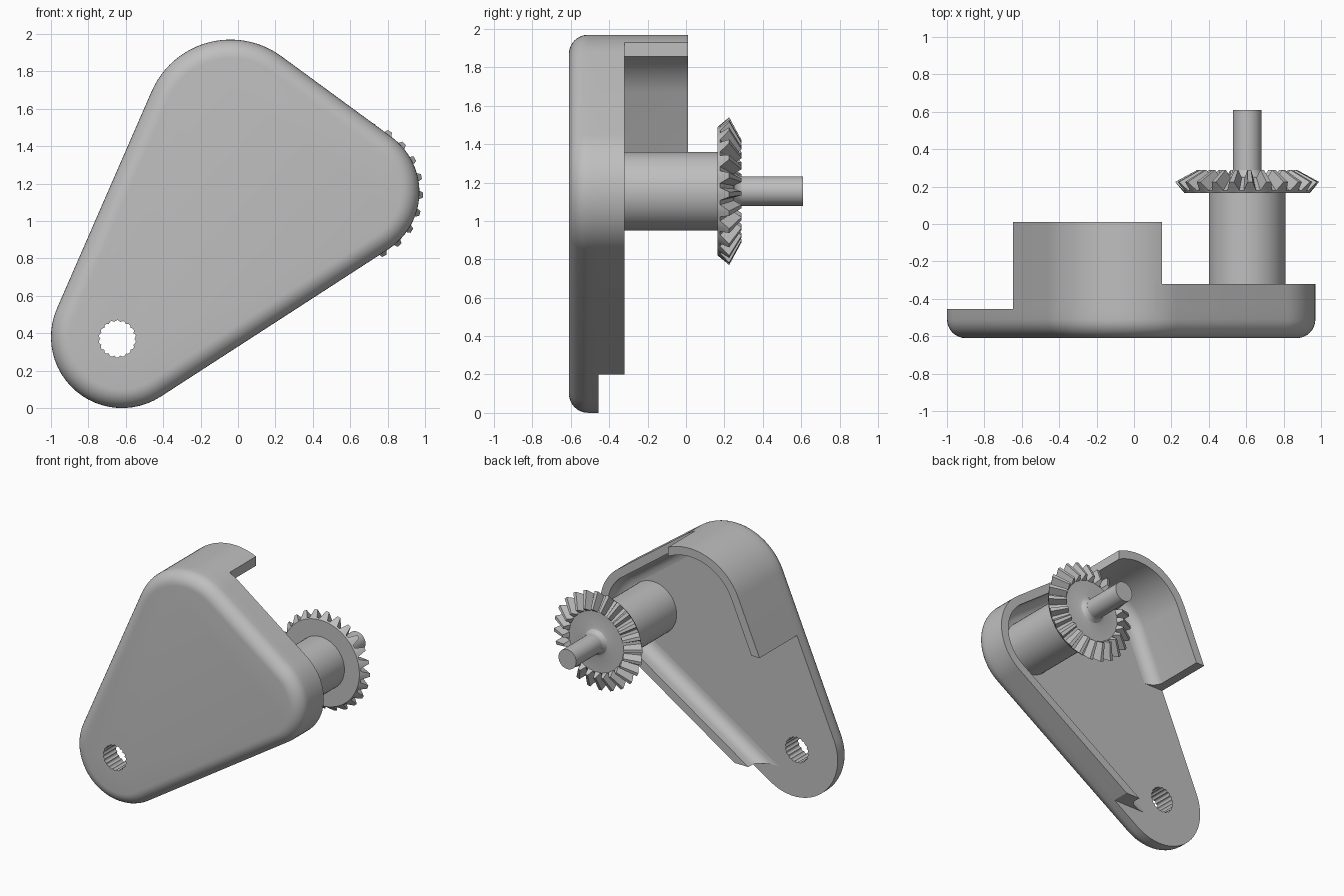
import bpy, bmesh, math
from math import sin, cos, pi, radians
from mathutils import Vector

cube = bpy.data.objects.get("Cube")
if cube:
    bpy.data.objects.remove(cube, do_unlink=True)

grey = bpy.data.materials.new("plain grey")
grey.use_nodes = True
colour = (0.52, 0.52, 0.52, 1)
grey.diffuse_color = colour
grey.node_tree.nodes["Principled BSDF"].inputs["Base Color"].default_value = colour


def loft(name, rings, cuts=()):
    """Skin closed rings of points, cap the ends, trim by planes (point, normal)."""
    bm = bmesh.new()
    rows = [[bm.verts.new(p) for p in ring] for ring in rings]
    n = len(rows[0])
    for a, b in zip(rows, rows[1:]):
        for i in range(n):
            j = (i + 1) % n
            bm.faces.new((a[i], a[j], b[j], b[i]))
    bm.faces.new(rows[0])
    bm.faces.new(rows[-1])
    for co, no in cuts:
        geom = bm.verts[:] + bm.edges[:] + bm.faces[:]
        bmesh.ops.bisect_plane(bm, geom=geom, plane_co=co, plane_no=no, clear_outer=True)
        bmesh.ops.holes_fill(bm, edges=[e for e in bm.edges if e.is_boundary], sides=0)
    bmesh.ops.recalc_face_normals(bm, faces=bm.faces[:])
    mesh = bpy.data.meshes.new(name)
    bm.to_mesh(mesh)
    bm.free()
    mesh.materials.append(grey)
    ob = bpy.data.objects.new(name, mesh)
    bpy.context.collection.objects.link(ob)
    return ob


def smooth(ob):
    bpy.ops.object.select_all(action='DESELECT')
    ob.select_set(True)
    bpy.context.view_layer.objects.active = ob
    bpy.ops.object.shade_smooth_by_angle(angle=radians(30))


def circle(cx, cz, y, r, n=48):
    return [(cx + r * cos(2 * pi * i / n), y, cz + r * sin(2 * pi * i / n)) for i in range(n)]


# Outline: arcs around three corners joined by tangents
corners = [(Vector((-0.62, 0.38)), 0.38), (Vector((0.605, 1.155)), 0.365), (Vector((-0.04, 1.51)), 0.46)]


def tangent_angle(a, b):
    d = b[0] - a[0]
    return math.atan2(d.y, d.x) - math.acos((a[1] - b[1]) / d.length)


arcs = []
STEPS = 24
for k, (c, r) in enumerate(corners):
    start = tangent_angle(corners[k - 1], corners[k])
    end = tangent_angle(corners[k], corners[(k + 1) % 3])
    sweep = (end - start) % (2 * pi)
    arc = []
    for i in range(STEPS + 1):
        t = start + sweep * i / STEPS
        n = Vector((cos(t), sin(t)))
        arc.append((c + n * r, n))
    arcs.append(arc)
bottom, right, top = arcs


def inset(point, d, y):
    p = point[0] - point[1] * d
    return (p.x, y, p.y)


# Cover plate with a rounded front edge
FRONT, FLOOR, ROUND = -0.61, -0.455, 0.1
levels = [(0, FLOOR)]
for i in range(9):
    t = pi / 2 * i / 8
    levels.append((ROUND * (1 - cos(t)), FRONT + ROUND * (1 - sin(t))))
plate = loft("cover_plate", [[inset(p, d, y) for p in bottom + right + top] for d, y in levels])

# Scalloped hole through the plate
hole = []
for y in (-0.8, -0.3):
    ring = []
    for i in range(108):
        t = 2 * pi * i / 108
        r = 0.091 + 0.009 * abs(sin(9 * t))
        ring.append((-0.645 + r * cos(t), y, 0.37 + r * sin(t)))
    hole.append(ring)
cutter = loft("hole_cutter", hole)
cutter.hide_render = True
mod = plate.modifiers.new("hole", 'BOOLEAN')
mod.operation, mod.solver, mod.object = 'DIFFERENCE', 'EXACT', cutter
bpy.context.view_layer.objects.active = plate
bpy.ops.object.modifier_apply(modifier="hole")
bpy.data.objects.remove(cutter, do_unlink=True)
smooth(plate)


# Rim walls with an inner fillet down to the plate
def wall(name, path, height, cuts):
    thick, fillet = 0.065, 0.09
    section = [(0, FLOOR), (0, height), (thick, height)]
    for i in range(7):
        t = pi / 2 * i / 6
        section.append((thick + fillet * (1 - cos(t)), FLOOR + fillet * (1 - sin(t))))
    smooth(loft(name, [[inset(p, d, y) for d, y in section] for p in path], cuts))


wall("low_rim", bottom[-1:] + right + top[:5], -0.32, [((0, 0, 0.2), (0, 0, -1))])
wall("tall_rim", top + bottom[:1], 0.01,
     [((0.15, 0, 0), (1, 0, 0)), ((0, 0, 1.27), (0, 0, -1))])

# Shaft and pin
CX, CZ = 0.605, 1.155
for name, r, y0, y1 in (("shaft", 0.205, -0.46, 0.17), ("pin", 0.077, 0.24, 0.61)):
    smooth(loft(name, [circle(CX, CZ, y, r) for y in (y0, y1)]))

# Bevel gear: root and tip (radius, y) for each ring
TEETH = 24
gear_rings = [
    ((0.335, 0.165), (0.335, 0.165)),
    ((0.342, 0.178), (0.385, 0.225)),
    ((0.237, 0.248), (0.265, 0.29)),
    ((0.236, 0.248), (0.236, 0.248)),
    ((0.125, 0.248), (0.125, 0.248)),
    ((0.098, 0.255), (0.098, 0.255)),
    ((0.083, 0.27), (0.083, 0.27)),
    ((0.077, 0.29), (0.077, 0.29)),
]
rings = []
for root, tip in gear_rings:
    ring = []
    for i in range(TEETH):
        for offset, (r, y) in ((-5.5, root), (-2, tip), (2, tip), (5.5, root)):
            t = radians(360 * i / TEETH - 2.5 + offset)
            ring.append((CX + r * cos(t), y, CZ + r * sin(t)))
    rings.append(ring)
smooth(loft("bevel_gear", rings))
